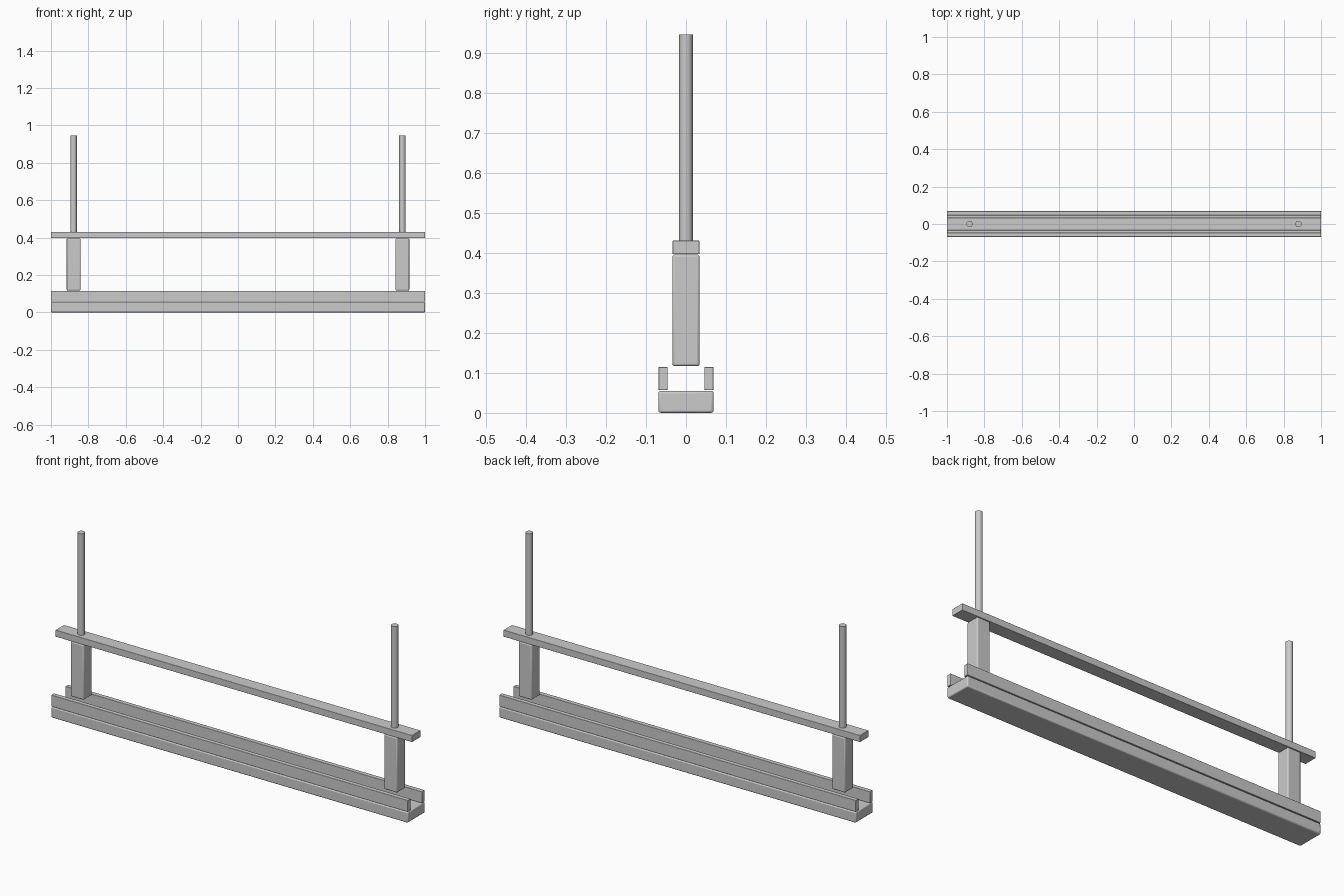
import bpy

if "Cube" in bpy.data.objects:
    bpy.data.objects.remove(bpy.data.objects["Cube"])


def box(name, x, y, z, bevel):
    """Bevelled box from (min, max) ranges on each axis."""
    bpy.ops.mesh.primitive_cube_add(size=1, location=[sum(r) / 2 for r in (x, y, z)])
    ob = bpy.context.object
    ob.name = name
    ob.scale = [r[1] - r[0] for r in (x, y, z)]
    bpy.ops.object.transform_apply(location=False, rotation=False, scale=True)
    mod = ob.modifiers.new("rounded_edges", "BEVEL")
    mod.width = bevel
    mod.segments = 3
    bpy.ops.object.shade_smooth_by_angle()
    return ob


def rod(name, x, radius, z0, z1):
    """Upright round rod."""
    bpy.ops.mesh.primitive_cylinder_add(vertices=24, radius=radius, depth=z1 - z0,
                                        location=(x, 0, (z0 + z1) / 2))
    bpy.context.object.name = name
    bpy.ops.object.shade_smooth_by_angle()


FULL = (-1, 1)

# Base beam
box("base_beam", FULL, (-0.069, 0.069), (0, 0.055), 0.006)

# Side rails forming the channel on top of the base
box("front_rail", FULL, (-0.069, -0.046), (0.057, 0.115), 0.002)
box("back_rail", FULL, (0.046, 0.069), (0.057, 0.115), 0.002)

# Upper crossbar
box("crossbar", FULL, (-0.034, 0.034), (0.397, 0.431), 0.002)

# Posts under the crossbar and hanging rods above it
for side, x in (("left", -0.879), ("right", 0.879)):
    box(side + "_post", (x - 0.037, x + 0.037), (-0.034, 0.034), (0.117, 0.396), 0.006)
    rod(side + "_rod", x, 0.017, 0.431, 0.946)
